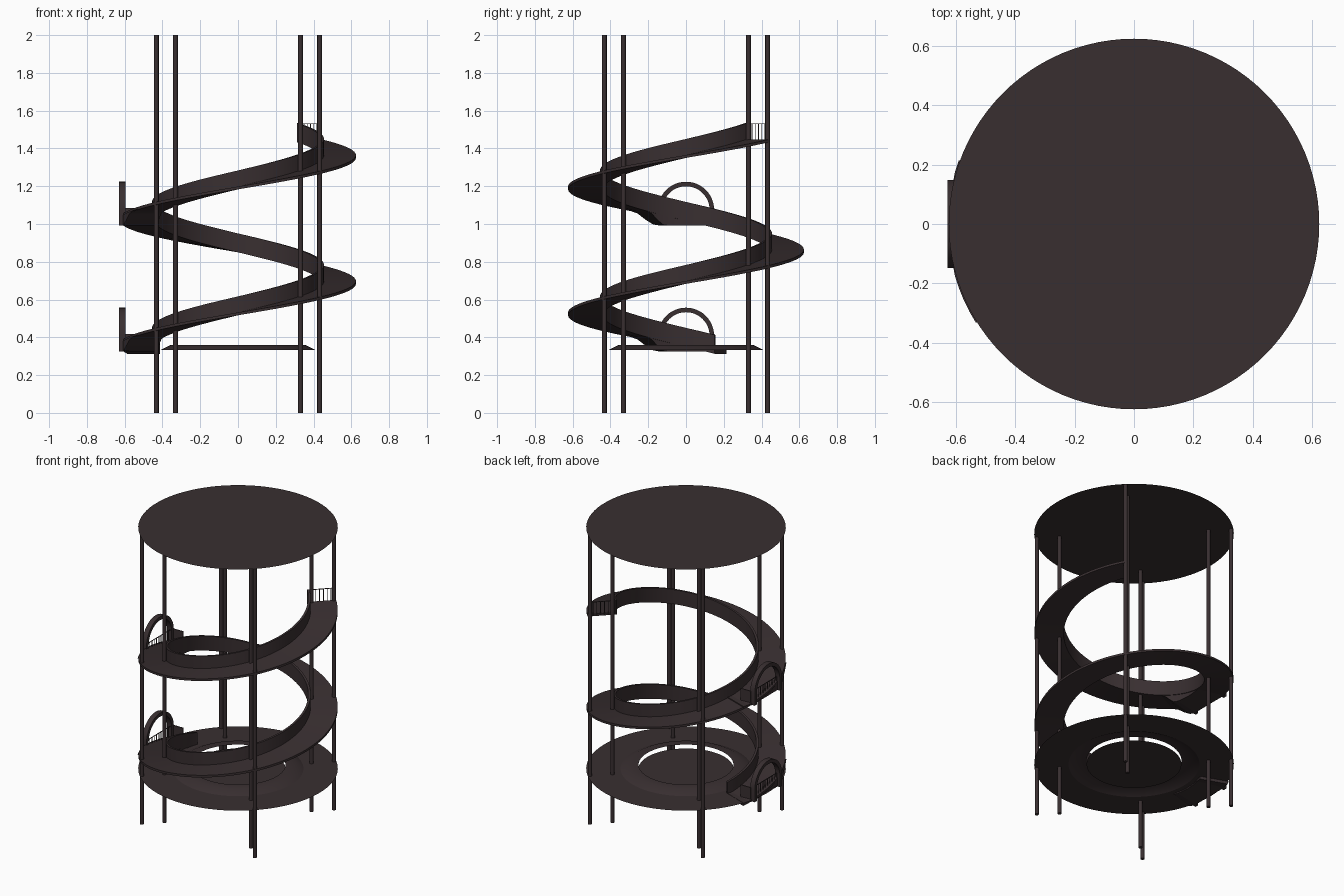
import bpy, bmesh, math
from mathutils import Vector

if "Cube" in bpy.data.objects:
    bpy.data.objects.remove(bpy.data.objects["Cube"])

R_IN, R_OUT = 0.44, 0.624
PITCH, START, END = 0.6667, 160, 765

mat = bpy.data.materials.new("dark_brown")
mat.diffuse_color = (0.040, 0.028, 0.030, 1)
mat.use_nodes = True
mat.node_tree.nodes["Principled BSDF"].inputs["Base Color"].default_value = mat.diffuse_color


def ramp_z(deg):
    return 0.313 + (deg - START) / 360 * PITCH


def polar(r, deg, z):
    a = math.radians(deg)
    return (r * math.cos(a), r * math.sin(a), z)


def finish(bm, name, fix=True, smooth=True):
    if fix:
        bmesh.ops.recalc_face_normals(bm, faces=bm.faces)
    me = bpy.data.meshes.new(name)
    bm.to_mesh(me)
    bm.free()
    ob = bpy.data.objects.new(name, me)
    bpy.context.collection.objects.link(ob)
    me.materials.append(mat)
    if smooth:
        bpy.ops.object.select_all(action='DESELECT')
        ob.select_set(True)
        bpy.context.view_layer.objects.active = ob
        bpy.ops.object.shade_smooth_by_angle(angle=math.radians(35))
    return ob


def loft(name, sections, smooth=True):
    """Solid through a row of closed cross-sections."""
    bm = bmesh.new()
    rows = [[bm.verts.new(p) for p in s] for s in sections]
    n = len(rows[0])
    for a, b in zip(rows, rows[1:]):
        for i in range(n):
            j = (i + 1) % n
            bm.faces.new((a[i], a[j], b[j], b[i]))
    bm.faces.new(rows[0])
    bm.faces.new(rows[-1][::-1])
    return finish(bm, name, smooth=smooth)


def lathe(name, profile, n=96):
    """Thin open surface of revolution, facing up."""
    bm = bmesh.new()
    rows = [[bm.verts.new(polar(r, 360 * i / n, z)) for i in range(n)] for r, z in profile]
    for a, b in zip(rows, rows[1:]):
        for i in range(n):
            j = (i + 1) % n
            bm.faces.new((a[i], a[j], b[j], b[i]))
    return finish(bm, name, fix=False)


def disc(name, r, z, n=96):
    bm = bmesh.new()
    bm.faces.new([bm.verts.new(polar(r, 360 * i / n, z)) for i in range(n)])
    return finish(bm, name, fix=False, smooth=False)


def add_box(bm, lo, hi):
    v = bmesh.ops.create_cube(bm, size=1)["verts"]
    for p in v:
        p.co = Vector([(l + h) / 2 + c * (h - l) for l, h, c in zip(lo, hi, p.co)])


def railing(name, start, end, z0, z1, count, t=0.004):
    """Upright pickets between two plan points, with a top rail."""
    bm = bmesh.new()
    a, b = Vector(start), Vector(end)
    for i in range(count):
        p = a.lerp(b, i / (count - 1))
        add_box(bm, (p.x - t / 2, p.y - t / 2, z0), (p.x + t / 2, p.y + t / 2, z1))
    d = (b - a).normalized()
    s = Vector((-d.y, d.x)) * t / 2
    vs = [bm.verts.new((*(p + k * s), z)) for z in (z1 - t, z1)
          for p, k in ((a, 1), (a, -1), (b, -1), (b, 1))]
    for f in ((0, 1, 2, 3), (4, 5, 6, 7), (0, 1, 5, 4), (1, 2, 6, 5), (2, 3, 7, 6), (3, 0, 4, 7)):
        bm.faces.new([vs[i] for i in f])
    return finish(bm, name, smooth=False)


# roof and ground floor
disc("roof_disc", 0.625, 2.0)
lathe("floor_ring", [(0.625, 0.333), (0.41, 0.333)])
lathe("raised_floor_rim", [(0.41, 0.333), (0.355, 0.36), (0.297, 0.36)])
disc("floor_centre", 0.297, 0.333)

# pairs of columns on the diagonals
for sx in (-1, 1):
    for sy in (-1, 1):
        for kind, d in (("outer", 0.432), ("inner", 0.331)):
            bm = bmesh.new()
            bmesh.ops.create_cone(bm, cap_ends=True, segments=16, radius1=0.0125,
                                  radius2=0.0125, depth=2)
            bmesh.ops.translate(bm, verts=bm.verts, vec=(sx * d, sy * d, 1))
            finish(bm, f"{kind}_column")

# spiral ramp: flat tread with a parapet on the inside
section = [(R_IN, 0), (R_OUT, 0), (R_OUT, 0.015), (R_IN + 0.015, 0.015),
           (R_IN + 0.015, 0.1), (R_IN, 0.1)]
steps = 200
angles = [START + (END - START) * i / steps for i in range(steps + 1)]
loft("spiral_ramp", [[polar(r, a, ramp_z(a) + z) for r, z in section] for a in angles])

# railing closing the upper end
railing("top_end_railing", (0.315, 0.315), (0.436, 0.436), 1.44, 1.533, 8)

# one entrance per turn
for level, turn in (("lower", 0), ("upper", 360)):
    base = 0.325 + turn / 360 * PITCH

    # landing wedge under the ramp, flat below and swept up at its far end
    rows = []
    for a in [START + 4 * i for i in range(14)]:
        top = max(ramp_z(a + turn) + 0.004, base + 0.01)
        low = base + (top - 0.003 - base) * min(1, max(0, (a - 195) / 10))
        edge = 0.629
        if 166 <= a <= 194:
            edge = 0.612 / abs(math.cos(math.radians(a)))
        rows.append([polar(R_IN + 0.005, a, low), polar(edge, a, low),
                     polar(edge, a, top), polar(R_IN + 0.005, a, top)])
    loft(f"{level}_landing", rows, smooth=False)

    # round-topped doorway
    path = [(0.149, 0.0, 0.125, 0.0)]
    for i in range(25):
        t = math.pi * i / 24
        c, s = math.cos(t), math.sin(t)
        path.append((0.149 * c, 0.083 + 0.149 * s, 0.125 * c, 0.083 + 0.125 * s))
    path.append((-0.149, 0.0, -0.125, 0.0))
    loft(f"{level}_arch", [[(-0.63, y0, base + z0), (-0.595, y0, base + z0),
                            (-0.595, y1, base + z1), (-0.63, y1, base + z1)]
                           for y0, z0, y1, z1 in path])

    # gate pickets in the doorway and a low side panel
    railing(f"{level}_gate", (-0.605, -0.125), (-0.605, 0.125), base, base + 0.093, 11)
    bm = bmesh.new()
    add_box(bm, (-0.6, 0.143, base), (-0.52, 0.15, base + 0.093))
    finish(bm, f"{level}_side_panel", smooth=False)
